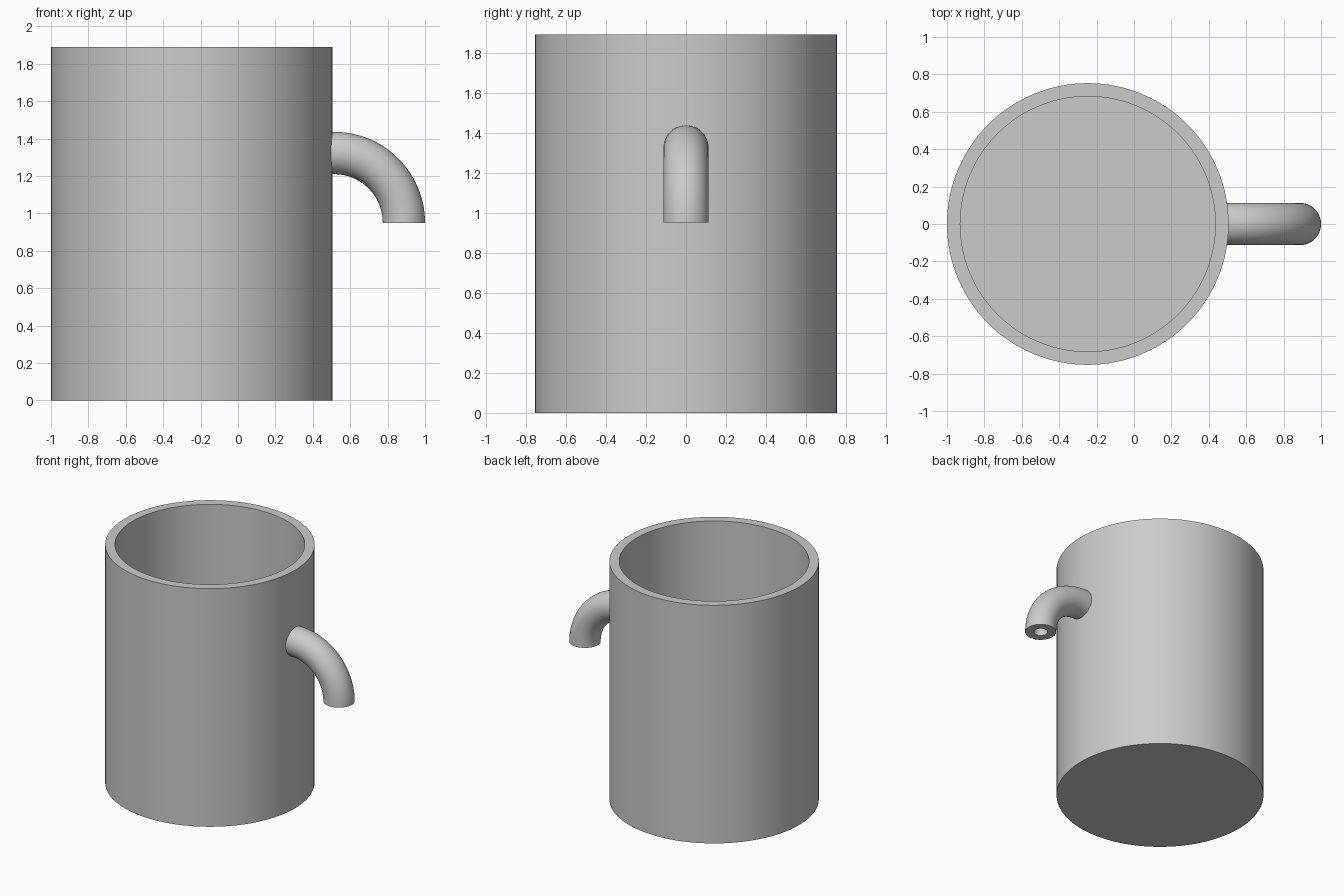
import bpy
import bmesh
import math
from mathutils import Vector

default = bpy.data.objects.get("Cube")
if default:
    bpy.data.objects.remove(default, do_unlink=True)

CUP_X, CUP_R, INNER_R, HEIGHT, FLOOR = -0.247, 0.753, 0.682, 1.89, 0.07
BEND_X, BEND_Z, BEND_R = 0.514, 0.95, 0.373
TUBE_R, BORE_R = 0.113, 0.05

grey = bpy.data.materials.new("plain grey")
grey.use_nodes = True
colour = (0.6, 0.6, 0.6, 1)
grey.diffuse_color = colour
grey.node_tree.nodes["Principled BSDF"].inputs["Base Color"].default_value = colour


def ring(center, u, v, radius, count):
    """Points of a circle spanned by the directions u and v."""
    angles = [2 * math.pi * i / count for i in range(count)]
    return [center + radius * (u * math.cos(a) + v * math.sin(a)) for a in angles]


def loft(name, rings, closed):
    """Skin a list of rings, either capped at the ends or joined in a loop."""
    bm = bmesh.new()
    loops = [[bm.verts.new(p) for p in r] for r in rings]
    pairs = list(zip(loops, loops[1:]))
    if closed:
        pairs.append((loops[-1], loops[0]))
    else:
        bm.faces.new(loops[0])
        bm.faces.new(loops[-1])
    for a, b in pairs:
        for i in range(len(a)):
            j = (i + 1) % len(a)
            bm.faces.new((a[i], a[j], b[j], b[i]))
    bmesh.ops.recalc_face_normals(bm, faces=bm.faces)
    mesh = bpy.data.meshes.new(name)
    bm.to_mesh(mesh)
    bm.free()
    mesh.materials.append(grey)
    obj = bpy.data.objects.new(name, mesh)
    bpy.context.collection.objects.link(obj)
    return obj


def activate(obj):
    bpy.ops.object.select_all(action='DESELECT')
    obj.select_set(True)
    bpy.context.view_layer.objects.active = obj


X, Y, Z = Vector((1, 0, 0)), Vector((0, 1, 0)), Vector((0, 0, 1))

# Hollow cup with a solid floor
profile = [(CUP_R, 0), (CUP_R, HEIGHT), (INNER_R, HEIGHT), (INNER_R, FLOOR)]
cup = loft("cup_body", [ring(Vector((CUP_X, 0, z)), X, Y, r, 128) for r, z in profile], False)

# Spout path: short run inside the wall, then a quarter bend downwards
bend_center = Vector((BEND_X, 0, BEND_Z))
path = [(bend_center + Z * BEND_R - X * 0.055, Z)]
for i in range(33):
    a = math.pi / 2 * i / 32
    out = Z * math.cos(a) + X * math.sin(a)
    path.append((bend_center + out * BEND_R, out))

# Hollow spout: outer skin along the path, bore on the way back
outer = [ring(p, out, Y, TUBE_R, 48) for p, out in path]
bore = [ring(p, out, Y, BORE_R, 48) for p, out in reversed(path)]
spout = loft("spout", outer + bore, True)

# Drain hole through the cup wall
start = Vector((0.3, 0, BEND_Z + BEND_R))
cutter = loft("drain_cutter", [ring(start + X * d, Z, Y, BORE_R, 48) for d in (0, 0.3)], False)
cutter.hide_render = True
cut = cup.modifiers.new("drain_hole", 'BOOLEAN')
cut.operation = 'DIFFERENCE'
cut.solver = 'EXACT'
cut.object = cutter
activate(cup)
bpy.ops.object.modifier_apply(modifier=cut.name)
bpy.data.objects.remove(cutter, do_unlink=True)

# Smooth sides, crisp rims
for obj in (cup, spout):
    activate(obj)
    bpy.ops.object.shade_smooth_by_angle(angle=math.radians(35))
